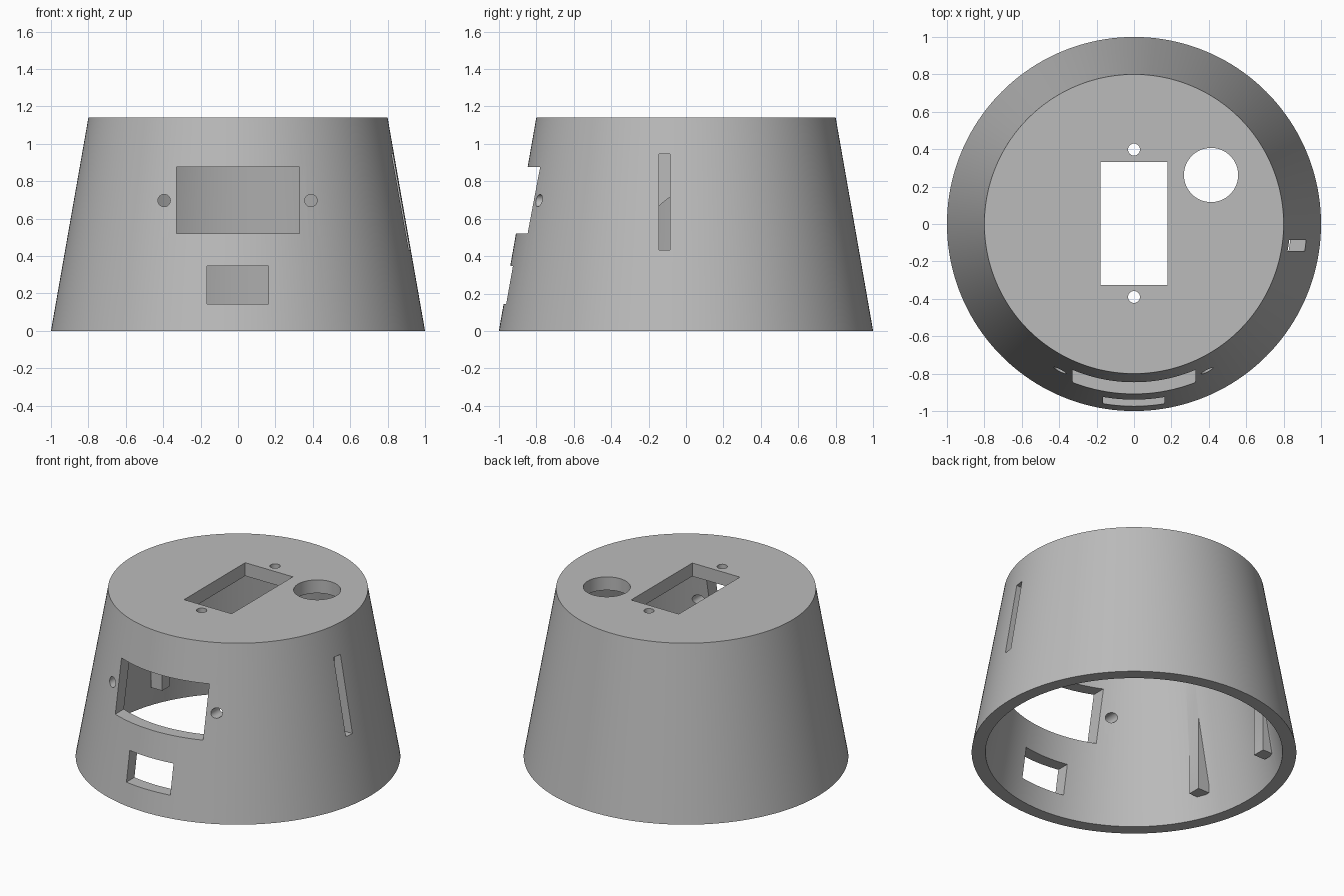
import bpy, math

if "Cube" in bpy.data.objects:
    bpy.data.objects.remove(bpy.data.objects["Cube"])

H, WALL, ROOF = 1.14, 0.085, 0.09
SLOPE = 0.2 / H

grey = bpy.data.materials.new("plain_grey")
grey.diffuse_color = (0.5, 0.5, 0.5, 1)
grey.use_nodes = True
grey.node_tree.nodes["Principled BSDF"].inputs["Base Color"].default_value = grey.diffuse_color


def cone(name, r1, r2, z0, z1, verts=160):
    bpy.ops.mesh.primitive_cone_add(vertices=verts, radius1=r1, radius2=r2,
                                    depth=z1 - z0, location=(0, 0, (z0 + z1) / 2))
    ob = bpy.context.object
    ob.name = name
    return ob


def box(name, x0, x1, y0, y1, z0, z1):
    bpy.ops.mesh.primitive_cube_add(size=1, location=((x0 + x1) / 2, (y0 + y1) / 2, (z0 + z1) / 2))
    ob = bpy.context.object
    ob.name = name
    ob.scale = (x1 - x0, y1 - y0, z1 - z0)
    return ob


def rod(name, loc, r, depth, rot=(0, 0, 0), verts=32):
    bpy.ops.mesh.primitive_cylinder_add(vertices=verts, radius=r, depth=depth,
                                        location=loc, rotation=rot)
    ob = bpy.context.object
    ob.name = name
    return ob


def cut(target, tools):
    # subtract every tool from the target, then discard the tools
    for t in tools:
        m = target.modifiers.new("cut", 'BOOLEAN')
        m.operation, m.solver, m.object = 'DIFFERENCE', 'EXACT', t
        bpy.context.view_layer.objects.active = target
        bpy.ops.object.modifier_apply(modifier=m.name)
        bpy.data.objects.remove(t, do_unlink=True)


# tapered outer body
body = cone("tapered_housing", 1.0, 0.8, 0, H)

# hollow inside; the two support posts are left standing on the left wall
top = H - ROOF
ri = 1.0 - WALL
cavity = cone("cavity", ri + 0.1 * SLOPE, ri - top * SLOPE, -0.1, top)
cut(cavity, [box("support_post", -0.835, -0.75, y - 0.043, y + 0.043, 0.145, 1.0)
             for y in (-0.32, 0.30)])

# front openings
front = [box("display_window", -0.33, 0.33, -1.2, -0.5, 0.52, 0.877),
         box("port_window", -0.167, 0.163, -1.2, -0.5, 0.145, 0.347)]
front += [rod("front_screw_hole", (x, -0.8, 0.697), 0.033, 0.6, (math.pi / 2, 0, 0))
          for x in (-0.395, 0.39)]

# openings in the roof
roof = [box("roof_window", -0.178, 0.18, -0.325, 0.332, 0.9, 1.3),
        rod("roof_round_hole", (0.412, 0.262, 1.1), 0.145, 0.5, verts=64)]
roof += [rod("roof_screw_hole", (0, y, 1.1), 0.032, 0.5) for y in (-0.39, 0.398)]

# narrow vertical slot on the right
slot = [box("side_slot", 0.785, 1.2, -0.145, -0.085, 0.432, 0.946)]

cut(body, [cavity] + front + roof + slot)

body.data.materials.clear()
body.data.materials.append(grey)
for p in body.data.polygons:
    p.material_index = 0
bpy.ops.object.select_all(action='DESELECT')
body.select_set(True)
bpy.context.view_layer.objects.active = body
bpy.ops.object.shade_smooth_by_angle(angle=math.radians(30))
